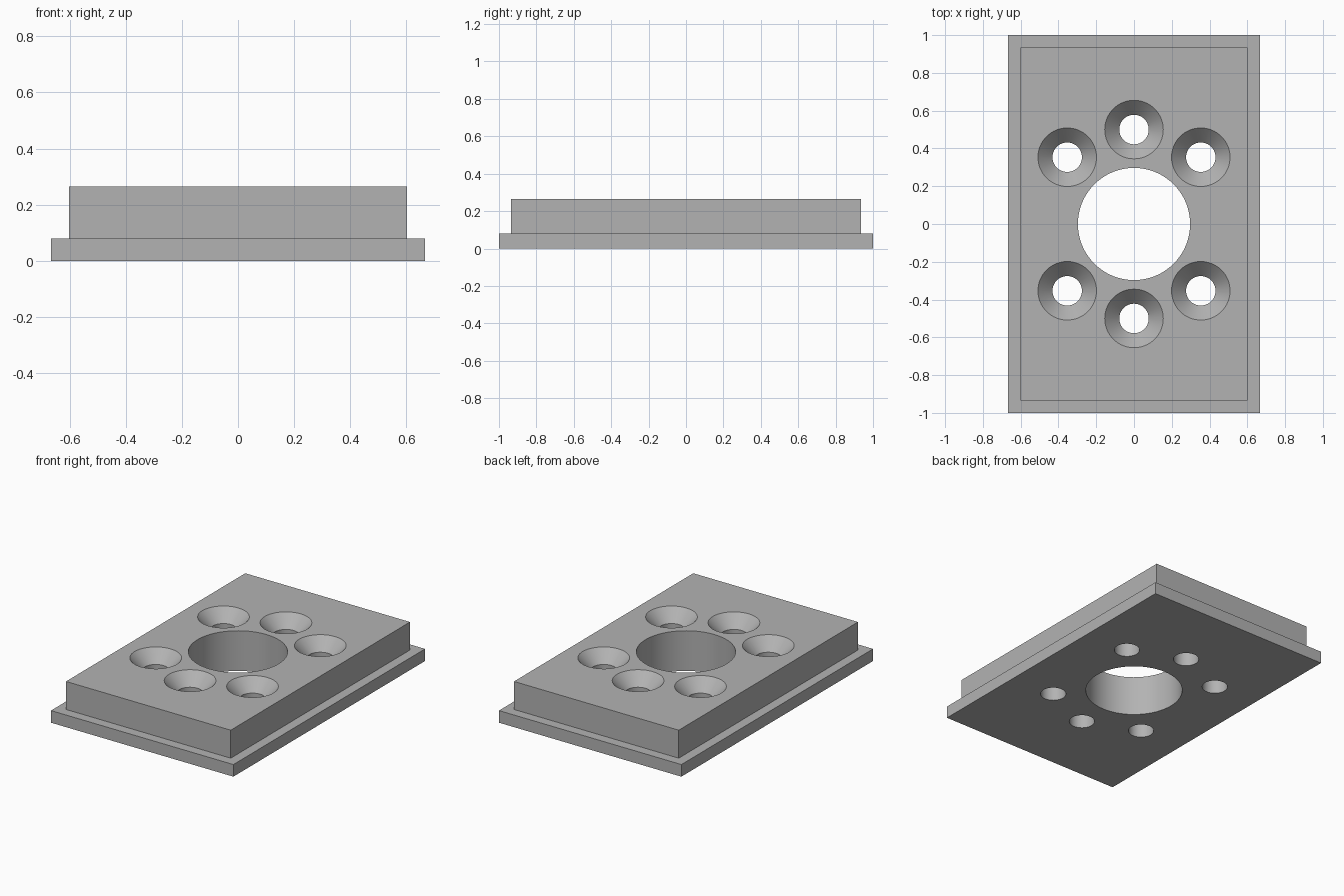
import bpy
import bmesh
from math import pi, sin, cos, radians

cube = bpy.data.objects.get("Cube")
if cube:
    bpy.data.objects.remove(cube, do_unlink=True)

# Overall sizes
FLANGE = (1.333, 2.0, 0.08)
BLOCK = (1.15, 1.815)
TOP = 0.265
BORE_R, BOLT_CIRCLE = 0.297, 0.5
HOLE_R, SINK_R, SINK_DEPTH = 0.078, 0.155, 0.08
SEGMENTS = 64

grey = bpy.data.materials.new("plain grey")
grey.use_nodes = True
colour = (0.45, 0.45, 0.45, 1)
grey.diffuse_color = colour
grey.node_tree.nodes["Principled BSDF"].inputs["Base Color"].default_value = colour


def finish(name, bm):
    bmesh.ops.recalc_face_normals(bm, faces=bm.faces)
    mesh = bpy.data.meshes.new(name)
    bm.to_mesh(mesh)
    bm.free()
    mesh.materials.append(grey)
    obj = bpy.data.objects.new(name, mesh)
    bpy.context.collection.objects.link(obj)
    return obj


def stepped_body():
    """Thin flange with a smaller block raised from its top face."""
    bm = bmesh.new()
    bmesh.ops.create_cube(bm, size=1)
    bmesh.ops.translate(bm, vec=(0, 0, 0.5), verts=bm.verts)
    bmesh.ops.scale(bm, vec=FLANGE, verts=bm.verts)
    top = max(bm.faces, key=lambda f: f.calc_center_median().z)
    bmesh.ops.inset_region(bm, faces=[top], thickness=(FLANGE[0] - BLOCK[0]) / 2)
    raised = bmesh.ops.extrude_face_region(bm, geom=[top])["geom"]
    bmesh.ops.delete(bm, geom=[top], context="FACES_ONLY")
    for v in raised:
        if isinstance(v, bmesh.types.BMVert):
            v.co.z = TOP
    return finish("mounting_plate", bm)


def turned_cutter(name, profile, x=0, y=0):
    """Closed solid turned around a vertical axis from (radius, height) points."""
    bm = bmesh.new()
    rings = []
    for r, z in profile:
        angles = [2 * pi * i / SEGMENTS for i in range(SEGMENTS)]
        rings.append([bm.verts.new((x + r * cos(a), y + r * sin(a), z)) for a in angles])
    for low, high in zip(rings, rings[1:]):
        for i in range(SEGMENTS):
            j = (i + 1) % SEGMENTS
            bm.faces.new((low[i], low[j], high[j], high[i]))
    bm.faces.new(rings[0])
    bm.faces.new(rings[-1])
    cutter = finish(name, bm)
    cutter.hide_render = True
    return cutter


plate = stepped_body()

# Central bore and six countersunk screw holes
margin = 0.05
cutters = [turned_cutter("bore_cutter", [(BORE_R, -margin), (BORE_R, TOP + margin)])]
slope = (SINK_R - HOLE_R) / SINK_DEPTH
screw_profile = [
    (HOLE_R, -margin),
    (HOLE_R, TOP - SINK_DEPTH),
    (SINK_R + slope * margin, TOP + margin),
]
for angle in (45, 90, 135, 225, 270, 315):
    a = radians(angle)
    cutters.append(turned_cutter("screw_hole_cutter", screw_profile,
                                 BOLT_CIRCLE * cos(a), BOLT_CIRCLE * sin(a)))

# Cut the holes one at a time, then drop the cutters
bpy.context.view_layer.objects.active = plate
plate.select_set(True)
for cutter in cutters:
    cut = plate.modifiers.new("cut", "BOOLEAN")
    cut.operation = "DIFFERENCE"
    cut.solver = "EXACT"
    cut.object = cutter
    bpy.ops.object.modifier_apply(modifier=cut.name)
    bpy.data.objects.remove(cutter, do_unlink=True)

bpy.ops.object.shade_smooth_by_angle(angle=radians(30))
